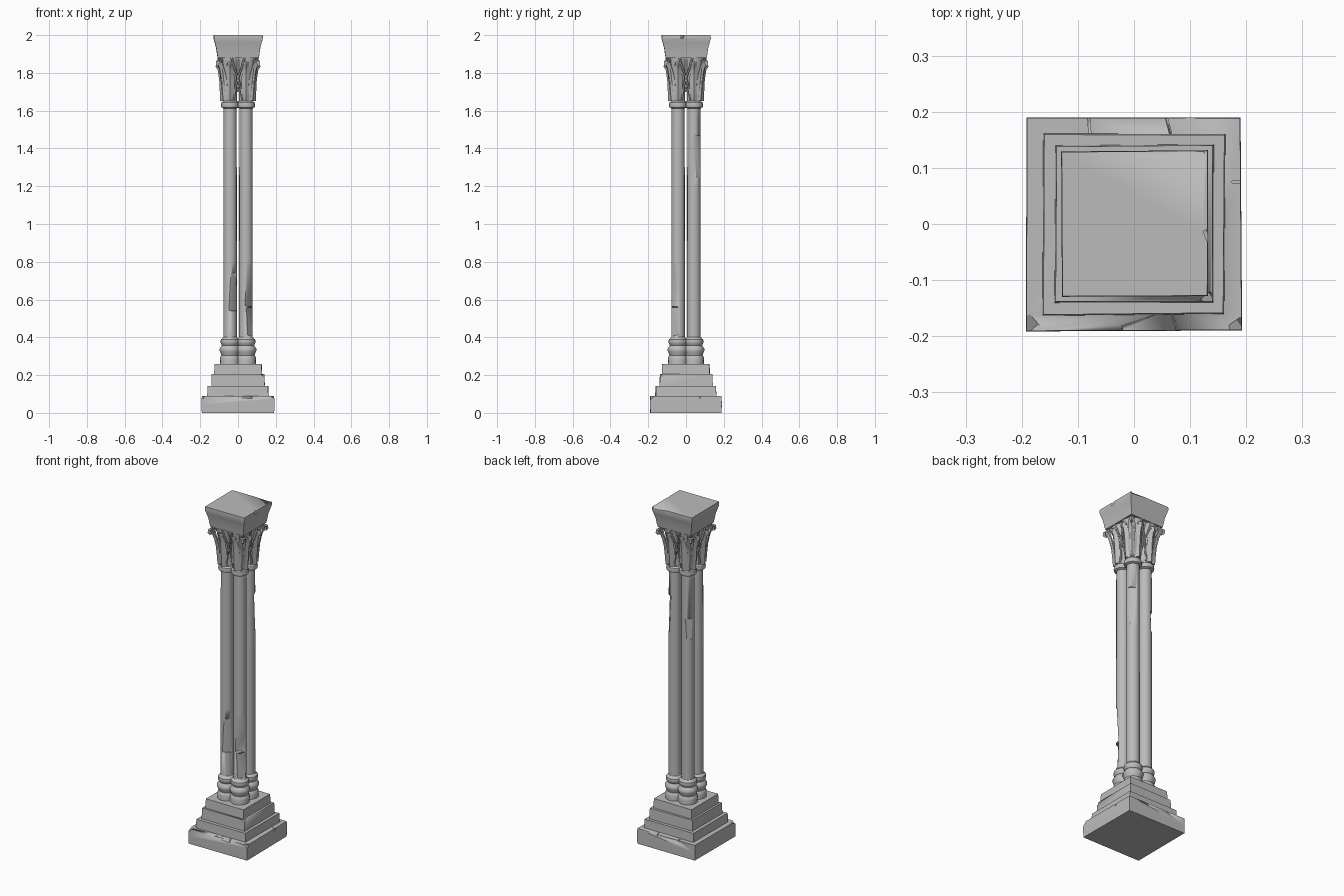
import bpy, bmesh, math, random
from mathutils import Vector, Matrix

if "Cube" in bpy.data.objects:
    bpy.data.objects.remove(bpy.data.objects["Cube"])

random.seed(4)
A = 0.042                      # shaft axis offset from the centre
stone = bpy.data.materials.new("grey stone")
stone.diffuse_color = (0.5, 0.5, 0.5, 1)
stone.use_nodes = True
stone.node_tree.nodes["Principled BSDF"].inputs["Base Color"].default_value = stone.diffuse_color


def finish(name, bm, angle=35):
    bmesh.ops.recalc_face_normals(bm, faces=bm.faces)
    me = bpy.data.meshes.new(name)
    bm.to_mesh(me)
    bm.free()
    me.materials.append(stone)
    ob = bpy.data.objects.new(name, me)
    bpy.context.collection.objects.link(ob)
    activate(ob)
    bpy.ops.object.shade_smooth_by_angle(angle=math.radians(angle))
    return ob


def activate(ob):
    bpy.ops.object.select_all(action='DESELECT')
    bpy.context.view_layer.objects.active = ob
    ob.select_set(True)


def loft(bm, rings):
    """Closed skin through equal-length rings of points."""
    vs = [[bm.verts.new(p) for p in r] for r in rings]
    n = len(vs[0])
    for a, b in zip(vs, vs[1:]):
        for i in range(n):
            bm.faces.new((a[i], a[(i + 1) % n], b[(i + 1) % n], b[i]))
    bm.faces.new(vs[0][::-1])
    bm.faces.new(vs[-1])


def square_block(name, profile, jitter=0.002, bevel=0.004):
    """Stack of square sections (half width, z) with slightly worn corners."""
    bm = bmesh.new()
    corners = [(1, 1), (-1, 1), (-1, -1), (1, -1)]
    wob = [(random.uniform(-jitter, jitter), random.uniform(-jitter, jitter)) for _ in corners]
    loft(bm, [[(h * cx + wx, h * cy + wy, z) for (cx, cy), (wx, wy) in zip(corners, wob)]
              for h, z in profile])
    sharp = [e for e in bm.edges if len(e.link_faces) == 2 and e.calc_face_angle(0) > 0.9]
    bmesh.ops.bevel(bm, geom=sharp, offset=bevel, segments=1, affect='EDGES')
    return finish(name, bm, 25)


def lathe(name, profile, x, y, sides=16):
    bm = bmesh.new()
    loft(bm, [[(x + r * math.cos(2 * math.pi * i / sides),
                y + r * math.sin(2 * math.pi * i / sides), z) for i in range(sides)]
              for r, z in profile])
    return finish(name, bm)


def chip(ob, loc, size, rot):
    """Knock a flat chip out of a part with a rotated box."""
    bm = bmesh.new()
    bmesh.ops.create_cube(bm, size=1)
    bm.transform(Matrix.Diagonal((*size, 1)))
    cutter = finish("chip_cutter", bm)
    cutter.hide_render = True
    cutter.location = loc
    cutter.rotation_euler = [math.radians(a) for a in rot]
    activate(ob)
    mod = ob.modifiers.new("chip", 'BOOLEAN')
    mod.operation, mod.solver, mod.object = 'DIFFERENCE', 'EXACT', cutter
    bpy.ops.object.modifier_apply(modifier=mod.name)
    bpy.data.objects.remove(cutter)


# stepped base
plinth = square_block("plinth", [(0.190, 0), (0.191, 0.045), (0.190, 0.09)])
square_block("base_step_lower", [(0.162, 0.085), (0.160, 0.142)])
step = square_block("base_step_middle", [(0.141, 0.138), (0.139, 0.206)])
square_block("base_step_upper", [(0.127, 0.2), (0.124, 0.26)])

# worn corners and cracks of the base
chip(plinth, (-0.05, -0.195, 0.094), (0.06, 0.022, 0.018), (35, 8, 0))
chip(plinth, (0.195, -0.195, 0.092), (0.03, 0.05, 0.03), (20, 30, 45))
chip(plinth, (-0.195, -0.19, 0.095), (0.03, 0.05, 0.03), (10, 25, -45))
chip(plinth, (0.075, -0.18, 0.09), (0.004, 0.06, 0.03), (0, 10, 20))
chip(plinth, (0.06, 0.18, 0.09), (0.004, 0.06, 0.03), (0, -10, 15))
chip(plinth, (-0.08, 0.18, 0.09), (0.004, 0.06, 0.016), (0, 0, 4))
chip(plinth, (0.19, 0.075, 0.092), (0.03, 0.004, 0.03), (0, 0, 0))
chip(step, (0.138, -0.138, 0.205), (0.02, 0.03, 0.02), (20, 20, 45))

# square block on top of the capital
abacus = square_block("abacus", [(0.108, 1.878), (0.112, 1.90), (0.116, 1.93),
                                 (0.124, 1.96), (0.130, 1.982), (0.129, 2.0)])
chip(abacus, (0.06, 0.134, 2.003), (0.13, 0.014, 0.014), (30, 3, -2))
chip(abacus, (0.132, -0.02, 1.998), (0.012, 0.02, 0.03), (0, 20, 20))

# profiles (radius, z) of one shaft with its own foot and bell
FOOT = [(0.053, 0.255), (0.054, 0.285), (0.050, 0.300), (0.046, 0.305), (0.049, 0.315),
        (0.055, 0.328), (0.055, 0.340), (0.048, 0.350), (0.043, 0.358), (0.048, 0.366),
        (0.051, 0.376), (0.049, 0.388), (0.040, 0.396), (0.036, 0.402)]
SHAFT = [(0.036, 0.39), (0.036, 0.8), (0.0355, 1.2), (0.035, 1.63)]
BELL = [(0.035, 1.612), (0.046, 1.618), (0.049, 1.630), (0.046, 1.643), (0.038, 1.650),
        (0.037, 1.70), (0.041, 1.76), (0.049, 1.82), (0.061, 1.865), (0.063, 1.885)]
# leaf outline (distance from axis, z, half width): rises, then curls outward and down
LEAF = [(0.037, 1.652, 0.010), (0.041, 1.70, 0.020), (0.047, 1.76, 0.022),
        (0.058, 1.81, 0.017), (0.073, 1.848, 0.014), (0.086, 1.868, 0.014),
        (0.097, 1.862, 0.012), (0.099, 1.842, 0.009), (0.090, 1.832, 0.006)]


def leaf(name, x, y, ang, scale=1.0, reach=1.0):
    """Ridged leaf growing up the bell in direction ang."""
    out = Vector((math.cos(ang), math.sin(ang), 0))
    side = Vector((-out.y, out.x, 0))
    bm = bmesh.new()
    rows = []
    for d, z, w in LEAF:
        d = 0.037 + (d - 0.037) * reach
        z = 1.652 + (z - 1.652) * scale
        row = []
        for u, lift in ((-1, -0.004), (-0.5, 0.002), (0, 0.008), (0.5, 0.002), (1, -0.004)):
            p = Vector((x, y, z)) + out * (d + lift) + side * (u * w)
            row.append(bm.verts.new(p))
        rows.append(row)
    for a, b in zip(rows, rows[1:]):
        for i in range(4):
            bm.faces.new((a[i], a[i + 1], b[i + 1], b[i]))
    bmesh.ops.recalc_face_normals(bm, faces=bm.faces)
    bmesh.ops.solidify(bm, geom=bm.faces[:], thickness=0.006)
    return finish(name, bm, 30)


def rib(name, pts, r=0.006):
    """Stone rib: thin six-sided bar through points."""
    bm = bmesh.new()
    rings = []
    for i, p in enumerate(pts):
        t = (Vector(pts[min(i + 1, len(pts) - 1)]) - Vector(pts[max(i - 1, 0)])).normalized()
        q = t.to_track_quat('Z', 'Y')
        rings.append([Vector(p) + q @ Vector((r * math.cos(k * math.pi / 3),
                                              r * math.sin(k * math.pi / 3), 0)) for k in range(6)])
    loft(bm, rings)
    return finish(name, bm)


# four clustered shafts
for sx in (-1, 1):
    for sy in (-1, 1):
        x, y = sx * A, sy * A
        tag = ("front" if sy < 0 else "back") + ("_left" if sx < 0 else "_right")
        lathe("foot_" + tag, FOOT, x, y)
        shaft = lathe("shaft_" + tag, SHAFT, x, y)
        lathe("bell_" + tag, BELL, x, y)
        diag = math.atan2(sy, sx)
        leaf("corner_leaf_" + tag, x, y, diag)
        for k in (-1, 1):
            leaf("side_leaf_" + tag, x, y, diag + k * math.pi / 4, 0.95, 0.5)
        # chipped stretches of the shafts
        if tag == "front_right":
            chip(shaft, (x + 0.036, y - 0.036, 0.675), (0.05, 0.08, 0.22), (0, 3, -45))
            chip(shaft, (x + 0.039, y - 0.033, 0.485), (0.05, 0.08, 0.15), (0, -2, -38))
        elif tag == "back_right":
            chip(shaft, (x + 0.04, y + 0.036, 1.36), (0.05, 0.08, 0.22), (0, -2, 42))
        elif tag == "front_left":
            chip(shaft, (x + 0.03, y - 0.044, 0.64), (0.05, 0.08, 0.20), (0, 2, -55))
        else:
            chip(shaft, (x - 0.042, y + 0.036, 1.3), (0.05, 0.08, 0.12), (0, 2, -42))

# solid core behind the leaves
square_block("capital_core", [(0.035, 1.70), (0.060, 1.76), (0.074, 1.82), (0.096, 1.885)], 0)

# crossing pointed-arch ribs on the four faces of the capital
for f in range(4):
    rot = Matrix.Rotation(f * math.pi / 2, 3, 'Z')
    for s in (-1, 1):
        path = [(s * 0.022, -0.074, 1.655), (s * 0.017, -0.077, 1.70), (s * 0.008, -0.082, 1.745),
                (-s * 0.004, -0.088, 1.785), (-s * 0.020, -0.096, 1.83), (-s * 0.034, -0.104, 1.88)]
        rib("arch_rib", [rot @ Vector(p) for p in path])
        outer = [(s * 0.064, -0.074, 1.66), (s * 0.072, -0.082, 1.74),
                 (s * 0.078, -0.090, 1.80), (s * 0.090, -0.102, 1.875)]
        rib("outer_rib", [rot @ Vector(p) for p in outer], 0.007)
